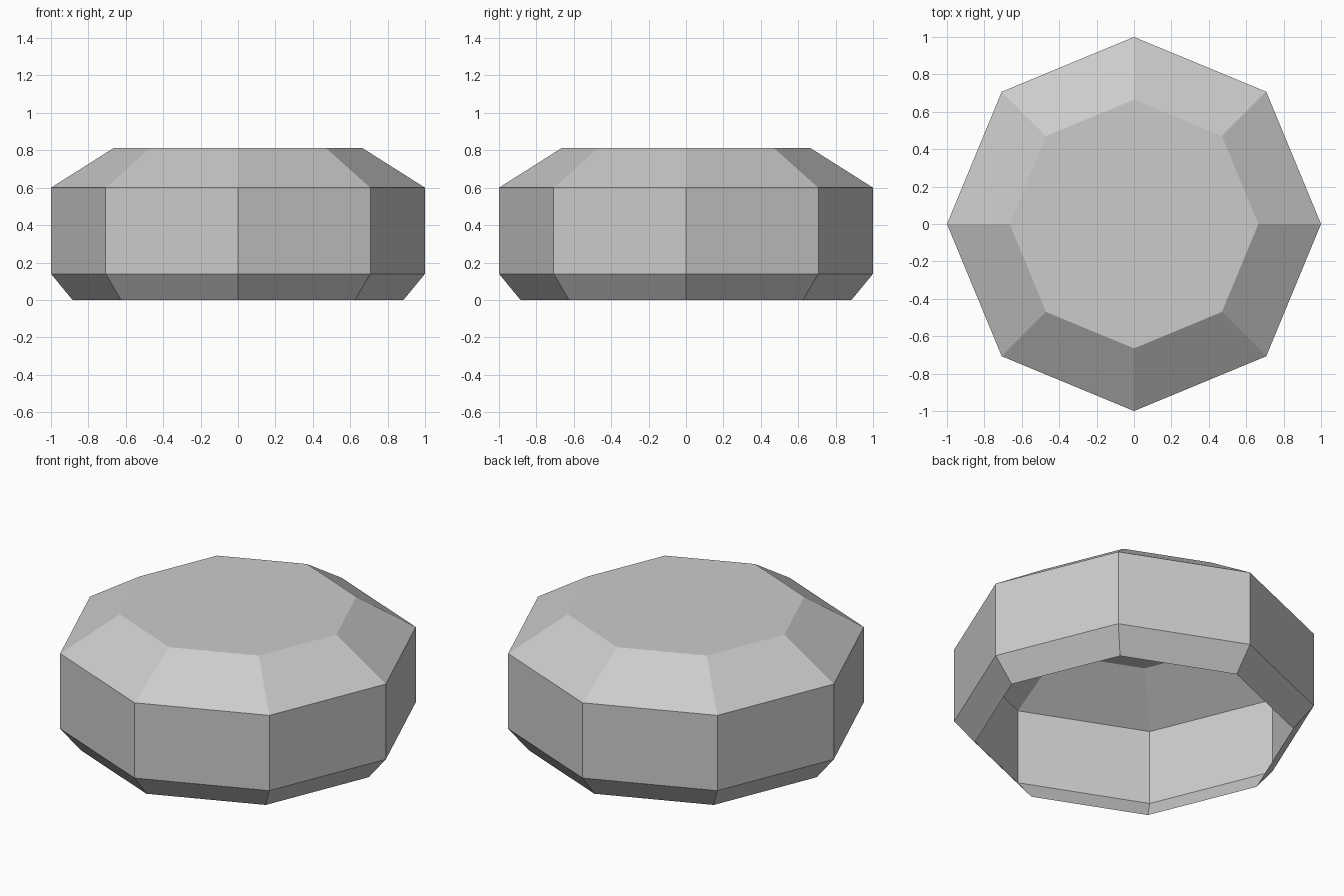
import bpy, bmesh
from math import cos, sin, tau

if "Cube" in bpy.data.objects:
    bpy.data.objects.remove(bpy.data.objects["Cube"])

SIDES = 8
# Profile of the shell from bottom rim to top: (radius, height)
PROFILE = [(0.885, 0.0), (1.0, 0.14), (1.0, 0.6), (0.665, 0.812)]


def ring(bm, radius, z):
    return [bm.verts.new((radius * cos(tau * i / SIDES), radius * sin(tau * i / SIDES), z))
            for i in range(SIDES)]


# Octagonal cap: thin shell, closed on top and open underneath
bm = bmesh.new()
rings = [ring(bm, r, z) for r, z in PROFILE]
for low, high in zip(rings, rings[1:]):
    for i in range(SIDES):
        j = (i + 1) % SIDES
        bm.faces.new((low[i], low[j], high[j], high[i]))
bm.faces.new(rings[-1])

mesh = bpy.data.meshes.new("octagonal_cap")
bm.to_mesh(mesh)
bm.free()
bpy.context.collection.objects.link(bpy.data.objects.new("octagonal_cap", mesh))
